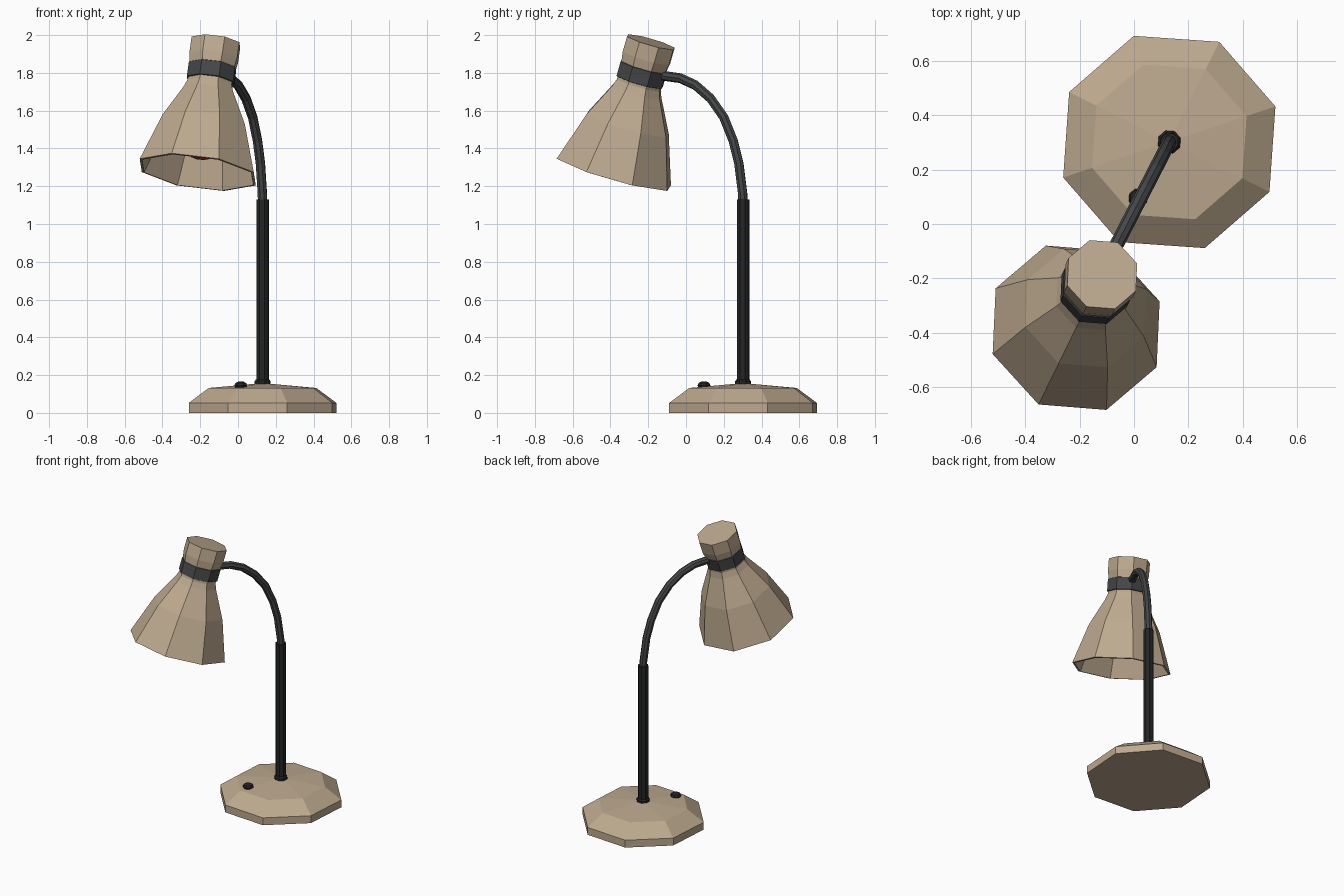
import bpy, bmesh, math
from mathutils import Vector, Matrix

if "Cube" in bpy.data.objects:
    bpy.data.objects.remove(bpy.data.objects["Cube"])


def material(name, rgb):
    m = bpy.data.materials.new(name)
    m.diffuse_color = (*rgb, 1)
    m.use_nodes = True
    m.node_tree.nodes["Principled BSDF"].inputs["Base Color"].default_value = m.diffuse_color
    return m


TAN = material("tan_enamel", (0.51, 0.40, 0.275))
GREY = material("dark_grey_metal", (0.06, 0.062, 0.064))
BLACK = material("black_metal", (0.017, 0.018, 0.018))
ORANGE = material("orange_bulb", (0.55, 0.075, 0.015))


def skin(name, rings, mat):
    """Join successive rings of points into a closed flat-shaded solid."""
    bm = bmesh.new()
    loops = [[bm.verts.new(p) for p in ring] for ring in rings]
    n = len(loops[0])
    for a, b in zip(loops, loops[1:]):
        for i in range(n):
            j = (i + 1) % n
            bm.faces.new((a[i], a[j], b[j], b[i]))
    bm.faces.new(loops[0])
    bm.faces.new(loops[-1])
    bmesh.ops.remove_doubles(bm, verts=bm.verts, dist=0.0003)
    bmesh.ops.recalc_face_normals(bm, faces=bm.faces)
    me = bpy.data.meshes.new(name)
    bm.to_mesh(me)
    bm.free()
    me.materials.append(mat)
    ob = bpy.data.objects.new(name, me)
    bpy.context.collection.objects.link(ob)
    return ob


def lathe(name, profile, mat, matrix, n=8, phase=0.0):
    """Turn an (r, z) profile around the local z axis of matrix."""
    rings = []
    for r, z in profile:
        angles = [phase + math.tau * i / n for i in range(n)]
        rings.append([matrix @ Vector((r * math.cos(a), r * math.sin(a), z)) for a in angles])
    return skin(name, rings, mat)


# Base, stem and switch
foot = Matrix.Translation((0.13, 0.302, 0))
turn = math.radians(18.5)
lathe("base", [(0.412, 0), (0.412, 0.053), (0.30, 0.132), (0.0001, 0.158)], TAN, foot, phase=turn)
lathe("stem_collar", [(0.044, 0.14), (0.044, 0.168), (0.036, 0.178)], BLACK, foot, phase=turn)
lathe("stem", [(0.035, 0.15), (0.035, 1.13)], BLACK, foot, phase=turn)
lathe("switch", [(0.026, 0.125), (0.036, 0.145), (0.03, 0.158), (0.016, 0.165)], BLACK,
      Matrix.Translation((0.015, 0.095, 0)), phase=turn)

# Gooseneck: octagonal tube swept in the vertical plane towards the shade
d = Vector((-0.456, -0.89, 0))
side = Vector((-d.y, d.x, 0))
path = [(0.302, 1.10), (0.30, 1.16), (0.28, 1.32), (0.25, 1.44), (0.20, 1.565),
        (0.13, 1.665), (0.05, 1.735), (-0.03, 1.772), (-0.11, 1.783), (-0.18, 1.783)]
pts = [Vector((0.13 + (y - 0.302) * 0.513, y, z)) for y, z in path]
rings = []
for i, p in enumerate(pts):
    t = (pts[min(i + 1, len(pts) - 1)] - pts[max(i - 1, 0)]).normalized()
    up = t.cross(side).normalized()
    rings.append([p + 0.026 * (side * math.cos(a) + up * math.sin(a))
                  for a in (math.tau * k / 8 for k in range(8))])
skin("gooseneck", rings, GREY)

# Lamp head frame: origin at the cap top, z along the tilted axis
tilt = math.radians(17.6)
d = Vector((-0.44, -0.898, 0)).normalized()
z = Vector((0, 0, 1))
x_axis = d * math.cos(tilt) + z * math.sin(tilt)
z_axis = z * math.cos(tilt) - d * math.sin(tilt)
y_axis = z_axis.cross(x_axis)
head = Matrix((x_axis, y_axis, z_axis)).transposed().to_4x4()
head.translation = (-0.117, -0.186, 1.963)

lathe("cap", [(0.138, 0), (0.138, -0.085), (0.129, -0.14)], TAN, head)
lathe("band", [(0.125, -0.133), (0.134, -0.138), (0.134, -0.218), (0.12, -0.222)], GREY, head)
# Shade: hollow, outer wall down to the rim and inner wall back up
lathe("shade", [(0.127, -0.215), (0.127, -0.235), (0.142, -0.275), (0.238, -0.455),
                (0.33, -0.722), (0.316, -0.724), (0.224, -0.458), (0.128, -0.28),
                (0.115, -0.24)], TAN, head)
# Bulb: neck and rounded globe
globe = [(0.12 * math.cos(a), -0.53 + 0.12 * math.sin(a))
         for a in (math.radians(50 - 23.3 * i) for i in range(7))]
lathe("bulb", [(0.05, -0.24), (0.05, -0.36)] + globe, ORANGE, head)
